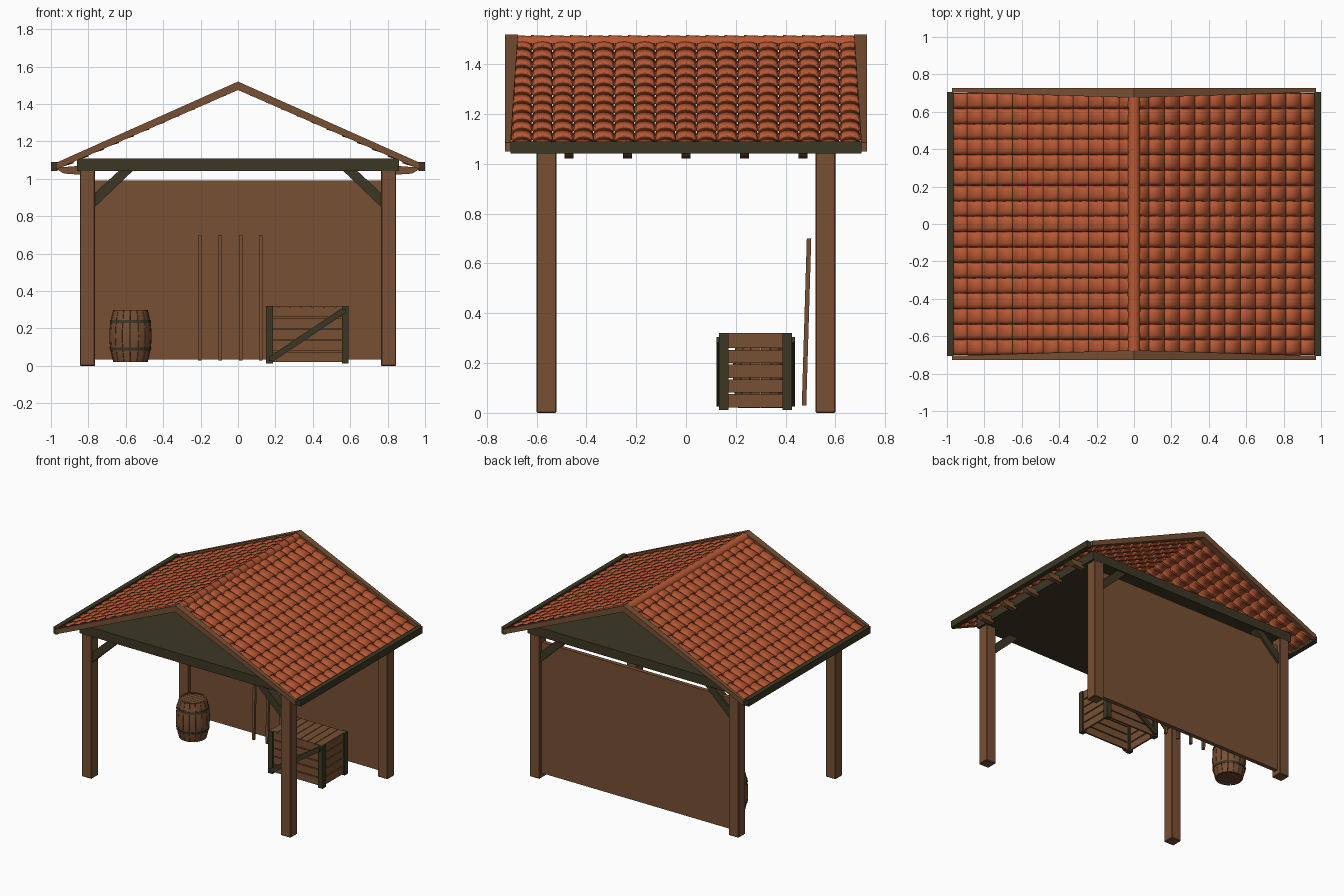
import bpy, bmesh, math
from mathutils import Vector, Matrix

if "Cube" in bpy.data.objects:
    bpy.data.objects.remove(bpy.data.objects["Cube"])

def mat(name, r, g, b):
    m = bpy.data.materials.new(name)
    m.diffuse_color = (r, g, b, 1)
    m.use_nodes = True
    m.node_tree.nodes["Principled BSDF"].inputs["Base Color"].default_value = m.diffuse_color
    return m

WOOD = mat("brown wood", 0.185, 0.079, 0.033)
DARK = mat("dark timber", 0.046, 0.038, 0.018)
TILE = mat("terracotta", 0.47, 0.096, 0.033)

def finish(name, bm, m, smooth=False, fix=True):
    if fix:
        bmesh.ops.recalc_face_normals(bm, faces=bm.faces)
    me = bpy.data.meshes.new(name)
    bm.to_mesh(me)
    bm.free()
    me.materials.append(m)
    ob = bpy.data.objects.new(name, me)
    bpy.context.collection.objects.link(ob)
    if smooth:
        bpy.ops.object.select_all(action='DESELECT')
        ob.select_set(True)
        bpy.context.view_layer.objects.active = ob
        bpy.ops.object.shade_smooth_by_angle(angle=math.radians(40))
    return ob

def add_box(bm, x0, x1, y0, y1, z0, z1):
    mtx = Matrix.Translation(((x0+x1)/2, (y0+y1)/2, (z0+z1)/2)) @ Matrix.Diagonal((x1-x0, y1-y0, z1-z0, 1))
    bmesh.ops.create_cube(bm, size=1, matrix=mtx)

def box(name, m, *dims, bevel=0):
    bm = bmesh.new()
    add_box(bm, *dims)
    if bevel:
        bmesh.ops.bevel(bm, geom=bm.edges[:], offset=bevel, segments=1, affect='EDGES')
    return finish(name, bm, m)

def prism(name, m, outline, ya, yb):
    """Extrude an (x, z) outline along y; ya may vary with x."""
    f = ya if callable(ya) else (lambda x: ya)
    bm = bmesh.new()
    a = [bm.verts.new((x, f(x), z)) for x, z in outline]
    b = [bm.verts.new((x, yb, z)) for x, z in outline]
    bm.faces.new(a)
    bm.faces.new(b)
    n = len(a)
    for i in range(n):
        bm.faces.new((a[i], a[(i+1) % n], b[(i+1) % n], b[i]))
    return finish(name, bm, m)

# posts, knee braces, rake boards
for s in (-1, 1):
    for t in (-1, 1):
        xs = sorted((s*0.765, s*0.845))
        ys = sorted((t*0.52, t*0.60))
        box("post", WOOD, *xs, *ys, 0, 1.045, bevel=0.004)
        prism("knee_brace", DARK, [(s*0.775, 0.84), (s*0.775, 0.915), (s*0.635, 1.045), (s*0.56, 1.045)],
              t*0.53, t*0.59)
        prism("rake_board", WOOD, [(0, 1.52), (s*0.972, 1.086), (s*0.972, 1.05), (0, 1.475)],
              lambda x: t*(0.675 + 0.03*abs(x)), t*0.726)
    # eave board and rafter tails
    box("eave_board", DARK, *sorted((s*0.966, s*1.0)), -0.705, 0.705, 1.042, 1.09)
    for y in (-0.47, -0.235, 0, 0.235, 0.47):
        prism("rafter_tail", WOOD, [(s*0.84, 1.07), (s*0.84, 1.022), (s*0.93, 1.028), (s*0.968, 1.05), (s*0.968, 1.06)],
              y-0.018, y+0.018)

# ceiling deck with tie beams, and back wall
box("ceiling_deck", DARK, -0.86, 0.86, -0.6, 0.6, 1.042, 1.108)
box("back_wall", WOOD, -0.77, 0.77, 0.545, 0.575, 0.035, 0.992)

# roof tiles: arched, tilted, overlapping
COLS, ROWS, SEG = 17, 12, 6
W, L, SLOPE = 1.4/COLS, 0.975/ROWS, 0.445
for s in (-1, 1):
    bm = bmesh.new()
    for c in range(COLS):
        for r in range(ROWS):
            yc = -0.7 + W*(c + 0.5)
            ends = []
            for x, lift in ((max(r*L - 0.012, 0), 0), ((r+1)*L, 0.014)):
                ends.append([bm.verts.new((s*x, yc + W/2*math.sin(a), 1.479 - SLOPE*x + lift + 0.02*(math.cos(a)**0.8 if abs(a) < 1.57 else 0)))
                             for a in [math.pi*(k/SEG - 0.5) for k in range(SEG+1)]])
            for k in range(SEG):
                f = bm.faces.new((ends[0][k], ends[1][k], ends[1][k+1], ends[0][k+1]))
                f.normal_update()
                if f.normal.z < 0:
                    f.normal_flip()
    ob = finish("roof_tiles", bm, TILE, smooth=True, fix=False)
    md = ob.modifiers.new("thickness", 'SOLIDIFY')
    md.thickness, md.offset = 0.01, -1

# ridge caps
bm = bmesh.new()
N = 18
for i in range(N):
    y0, y1 = -0.7 + 1.4*i/N, -0.7 + 1.4*(i+1)/N + 0.008
    ang = [math.pi*k/8 for k in range(9)]
    a = [bm.verts.new((0.034*math.cos(t), y0, 1.483 + 0.034*math.sin(t))) for t in ang]
    b = [bm.verts.new((0.030*math.cos(t), min(y1, 0.7), 1.483 + 0.030*math.sin(t))) for t in ang]
    for k in range(8):
        bm.faces.new((a[k], a[k+1], b[k+1], b[k]))
    bm.faces.new(a)
    bm.faces.new(b)
finish("ridge_caps", bm, TILE, smooth=True)

# loose boards leaning on the wall
for x in (-0.205, -0.095, 0.015, 0.122):
    bm = bmesh.new()
    add_box(bm, x-0.009, x+0.009, 0.465, 0.483, 0.03, 0.70)
    for v in bm.verts:
        if v.co.z > 0.5:
            v.co.y += 0.02
    finish("leaning_board", bm, WOOD)

# barrel: bulged staves, hoops, plank lids
BX, BY = -0.575, 0.30
def radius(z):
    return 0.113 - 0.021*((z - 0.16)/0.14)**2
STAVES = 16
bm = bmesh.new()
zs = [0.02 + 0.28*k/8 for k in range(9)]
for i in range(STAVES):
    rings = []
    for z in zs:
        row = []
        for j, d in ((0, 0.012), (0, 0), (1, 0), (2, 0), (2, 0.012)):
            a = 2*math.pi*(i + 0.03 + 0.47*j)/STAVES
            rr = radius(z) - d
            row.append(bm.verts.new((BX + rr*math.cos(a), BY + rr*math.sin(a), z)))
        rings.append(row)
    for p, q in zip(rings, rings[1:]):
        for k in range(5):
            bm.faces.new((p[k], p[(k+1) % 5], q[(k+1) % 5], q[k]))
    bm.faces.new(rings[0])
    bm.faces.new(rings[-1])
finish("barrel_staves", bm, WOOD, smooth=True)

for zc in (0.09, 0.236):
    bm = bmesh.new()
    h = 0.008
    prof = [(radius(z) + d, z) for z, d in ((zc-h, -0.006), (zc-h, 0.003), (zc+h, 0.003), (zc+h, -0.006))]
    rings = [[bm.verts.new((BX + r*math.cos(2*math.pi*i/32), BY + r*math.sin(2*math.pi*i/32), z))
              for i in range(32)] for r, z in prof]
    for k in range(4):
        p, q = rings[k], rings[(k+1) % 4]
        for i in range(32):
            bm.faces.new((p[i], p[(i+1) % 32], q[(i+1) % 32], q[i]))
    finish("barrel_hoop", bm, DARK, smooth=True)

for z in (0.027, 0.284):
    bm = bmesh.new()
    for i in range(6):
        c0, c1 = -0.084 + 0.028*i + 0.001, -0.084 + 0.028*(i+1) - 0.001
        e0, e1 = (math.sqrt(max(0.086**2 - c*c, 0)) for c in (c0, c1))
        pts = [(-e0, c0), (e0, c0), (e1, c1), (-e1, c1)]
        f = bm.faces.new([bm.verts.new((BX+x, BY+y, z)) for x, y in pts])
        ext = bmesh.ops.extrude_face_region(bm, geom=[f])["geom"]
        bmesh.ops.translate(bm, vec=(0, 0, 0.009), verts=[g for g in ext if isinstance(g, bmesh.types.BMVert)])
    finish("barrel_lid", bm, WOOD)

# crate: slats, corner posts, diagonal braces
bm = bmesh.new()
for i in range(5):
    z0 = 0.022 + 0.0595*i
    z1 = z0 + 0.053
    for y in (0.145, 0.403):
        add_box(bm, 0.17, 0.57, y, y+0.012, z0, z1)
    for x in (0.160, 0.568):
        add_box(bm, x, x+0.012, 0.15, 0.41, z0, z1)
for i in range(7):
    x0 = 0.158 + 0.0609*i
    add_box(bm, x0, x0+0.056, 0.145, 0.415, 0.308, 0.32)
finish("crate_slats", bm, WOOD)
for x in (0.150, 0.555):
    for y in (0.132, 0.388):
        box("crate_corner", DARK, x, x+0.036, y, y+0.038, 0.012, 0.32)
for y in (0.122, 0.425):
    prism("crate_brace", DARK, [(0.165, 0.025), (0.19, 0.025), (0.575, 0.283), (0.575, 0.305), (0.55, 0.305), (0.165, 0.047)],
          y, y+0.013)
